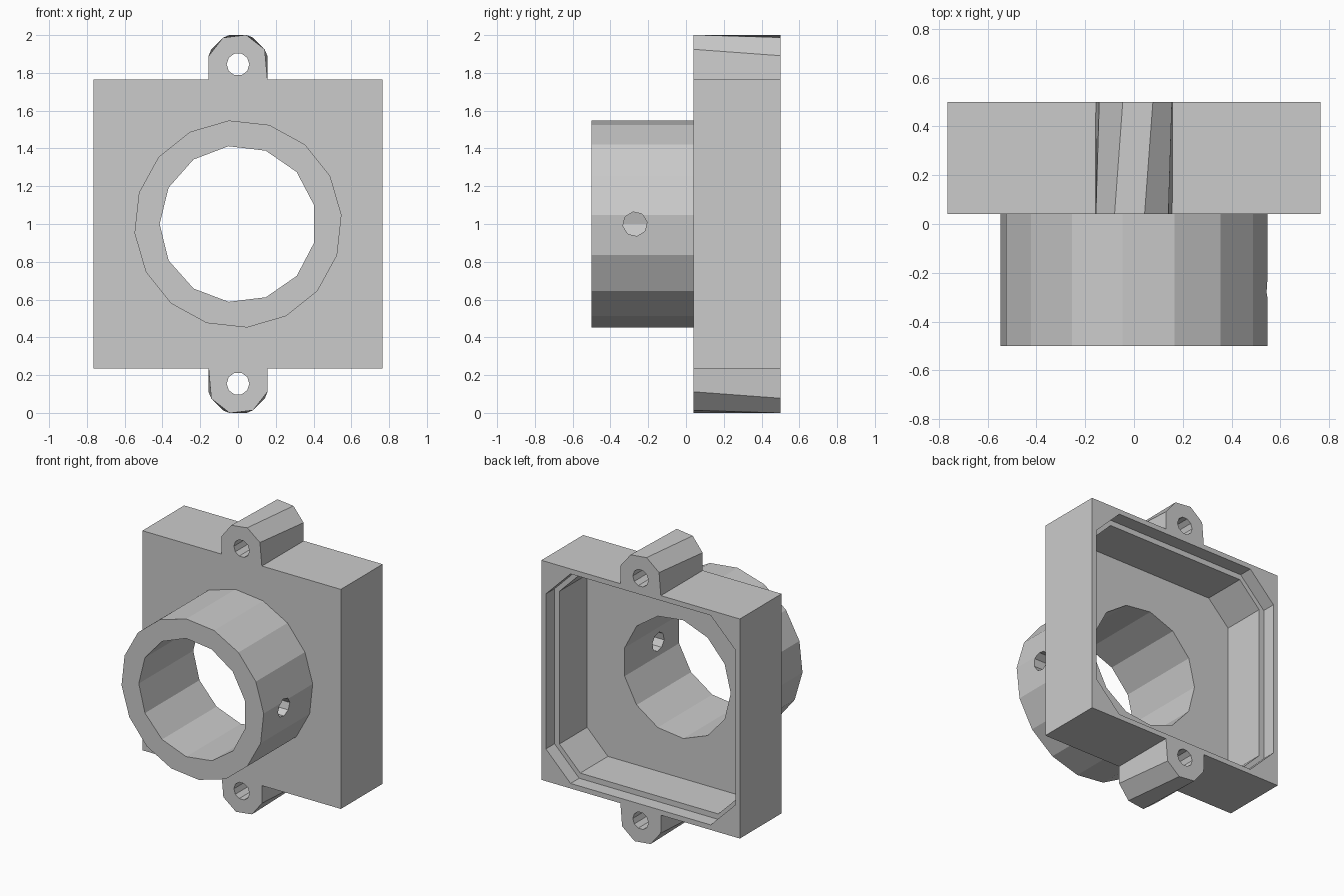
import bpy, bmesh
from math import cos, sin, radians

cube = bpy.data.objects.get("Cube")
if cube:
    bpy.data.objects.remove(cube, do_unlink=True)

grey = bpy.data.materials.new("plain grey")
grey.use_nodes = True
colour = (0.6, 0.6, 0.6, 1)
grey.diffuse_color = colour
grey.node_tree.nodes["Principled BSDF"].inputs["Base Color"].default_value = colour

MID = 1.0          # height of the bore axis
FRONT, BACK = 0.04, 0.5
HALF = 0.765       # half width of the square block


def loft(name, start, end):
    """Closed solid between two matching loops of 3D points."""
    bm = bmesh.new()
    a = [bm.verts.new(p) for p in start]
    b = [bm.verts.new(p) for p in end]
    bm.faces.new(a)
    bm.faces.new(b)
    for i in range(len(a)):
        j = (i + 1) % len(a)
        bm.faces.new((a[i], a[j], b[j], b[i]))
    bmesh.ops.recalc_face_normals(bm, faces=bm.faces)
    mesh = bpy.data.meshes.new(name)
    bm.to_mesh(mesh)
    bm.free()
    mesh.materials.append(grey)
    obj = bpy.data.objects.new(name, mesh)
    bpy.context.collection.objects.link(obj)
    return obj


def prism(name, outline, y0, y1):
    """Extrude an (x, z) outline along y."""
    return loft(name, [(x, y0, z) for x, z in outline], [(x, y1, z) for x, z in outline])


def ring(radius, sides, first, z=MID):
    angles = [radians(first + 360 * i / sides) for i in range(sides)]
    return [(radius * cos(a), z + radius * sin(a)) for a in angles]


def chamfered_square(half, cut):
    h, c = half, half - cut
    pts = [(h, -c), (h, c), (c, h), (-c, h), (-h, c), (-h, -c), (-c, -h), (c, -h)]
    return [(x, MID + z) for x, z in pts]


def combine(body, tool, operation):
    tool.hide_render = True
    mod = body.modifiers.new(tool.name, 'BOOLEAN')
    mod.operation = operation
    mod.solver = 'EXACT'
    mod.object = tool
    bpy.context.view_layer.objects.active = body
    bpy.ops.object.modifier_apply(modifier=mod.name)
    bpy.data.objects.remove(tool, do_unlink=True)


# Square block
housing = prism("housing", chamfered_square(HALF, 0)[::2], FRONT, BACK)
bm = bmesh.new()
bmesh.ops.create_cube(bm, size=1)
for v in bm.verts:
    v.co.x *= 2 * HALF
    v.co.y = FRONT if v.co.y < 0 else BACK
    v.co.z = MID + 2 * HALF * v.co.z
bm.to_mesh(housing.data)
bm.free()

# Round collar on the front
combine(housing, prism("collar", ring(0.55, 16, 95), -0.5, 0.07), 'UNION')


# Mounting ears, slightly twisted from front to back
def ear_outline(turn, side, y):
    r, lift = 0.162, 0.845
    pts = [(0.157, 0.75)]
    pts += [(r * cos(radians(a + turn)), lift + r * sin(radians(a + turn)))
            for a in (22.5, 67.5, 112.5, 157.5)]
    pts += [(-0.157, 0.75)]
    return [(side * x, y, MID + side * z) for x, z in pts]


for side, name in ((1, "top_ear"), (-1, "bottom_ear")):
    ear = loft(name, ear_outline(7, side, FRONT), ear_outline(-6, side, BACK))
    combine(housing, ear, 'UNION')
    hole = prism(name + "_hole", ring(0.06, 10, 0, MID + side * 0.845), -0.1, 0.7)
    combine(housing, hole, 'DIFFERENCE')

# Stepped pocket in the back
combine(housing, prism("lid_recess", chamfered_square(0.73, 0.19), 0.405, 0.7), 'DIFFERENCE')
combine(housing, prism("pocket", chamfered_square(0.692, 0.16), 0.1, 0.6), 'DIFFERENCE')

# Main bore and the set screw hole in the collar's side
combine(housing, prism("bore", ring(0.415, 13, 97), -0.7, 0.3), 'DIFFERENCE')
screw = ring(0.065, 8, 10)
screw_hole = loft("screw_hole", [(0.2, y - 0.27, z) for y, z in screw],
                  [(0.8, y - 0.27, z) for y, z in screw])
combine(housing, screw_hole, 'DIFFERENCE')

housing.data.materials.clear()
housing.data.materials.append(grey)
for p in housing.data.polygons:
    p.material_index = 0
    p.use_smooth = False
